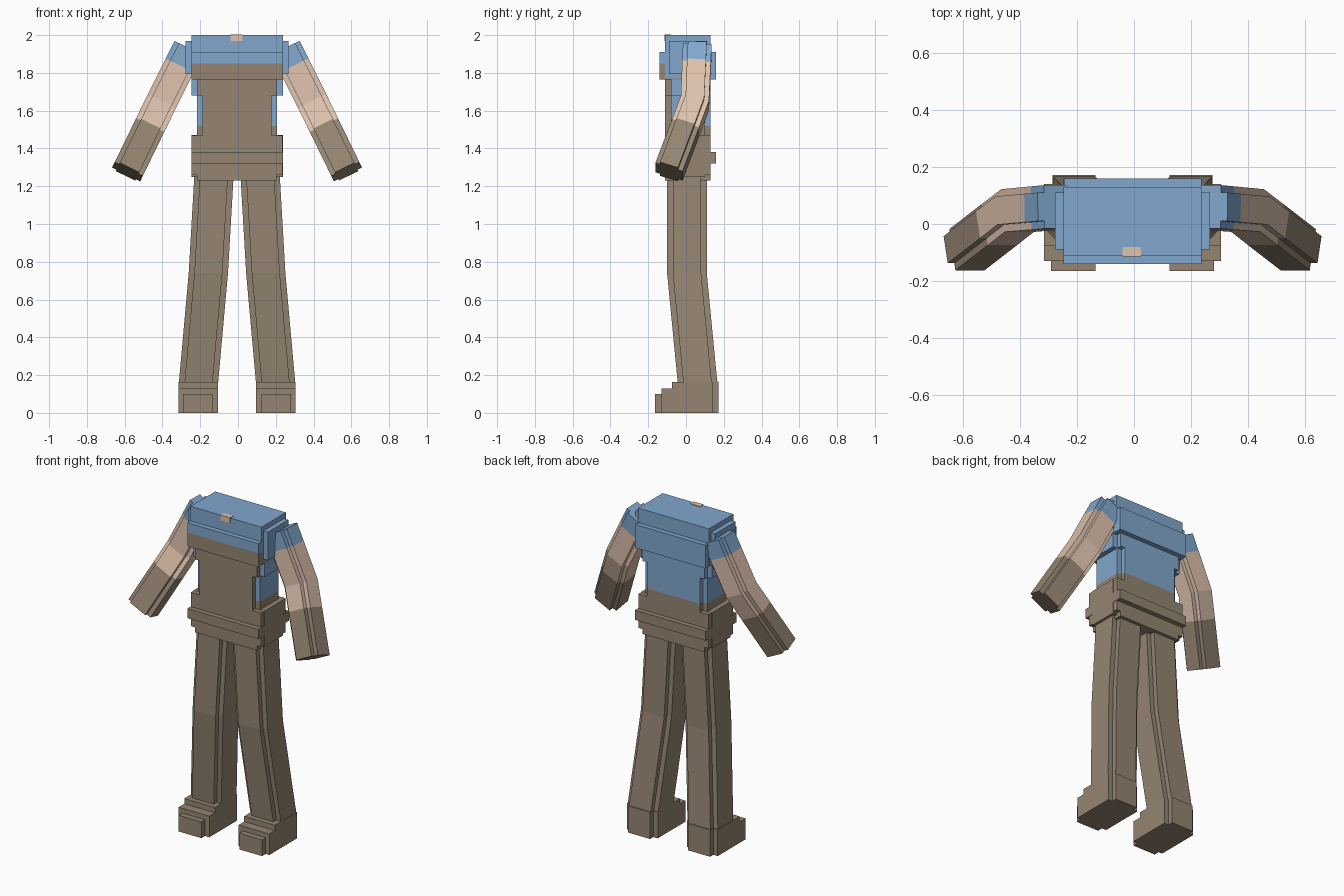
import bpy
import bmesh
from mathutils import Vector

if "Cube" in bpy.data.objects:
    bpy.data.objects.remove(bpy.data.objects["Cube"])

CX, CY = -0.005, 0.01  # body centre


def material(name, rgb):
    m = bpy.data.materials.new(name)
    m.use_nodes = True
    m.diffuse_color = (*rgb, 1)
    m.node_tree.nodes["Principled BSDF"].inputs["Base Color"].default_value = (*rgb, 1)
    return m


BROWN = material("brown", (0.30, 0.235, 0.168))
BLUE = material("blue", (0.22, 0.39, 0.61))
SKIN = material("skin", (0.73, 0.54, 0.42))


def finish(name, bm, mats):
    bmesh.ops.recalc_face_normals(bm, faces=bm.faces)
    mesh = bpy.data.meshes.new(name)
    bm.to_mesh(mesh)
    bm.free()
    for m in mats:
        mesh.materials.append(m)
    ob = bpy.data.objects.new(name, mesh)
    bpy.context.collection.objects.link(ob)
    return ob


def box(name, mat, x, y, z):
    bm = bmesh.new()
    bmesh.ops.create_cube(bm, size=1)
    for v in bm.verts:
        v.co = [r[0] if c < 0 else r[1] for c, r in zip(v.co, (x, y, z))]
    return finish(name, bm, [mat])


def slab(name, mat, hx, front, back, z0, z1):
    # box centred across the body; front and back are depths from its centre
    box(name, mat, (CX - hx, CX + hx), (CY - front, CY + back), (z0, z1))


def notched(hu, hv, n):
    # rectangle with a square step cut from each corner
    q = [(hu, hv - n), (hu - n, hv - n), (hu - n, hv)]
    pts = q + [(-u, v) for u, v in reversed(q)]
    return pts + [(-u, -v) for u, v in pts]


def loft(name, rings, mats, indices):
    # skin a list of rings, one material index per segment
    bm = bmesh.new()
    loops = [[bm.verts.new(p) for p in ring] for ring in rings]
    n = len(loops[0])
    for a, b, mi in zip(loops, loops[1:], indices):
        for i in range(n):
            j = (i + 1) % n
            bm.faces.new((a[i], a[j], b[j], b[i])).material_index = mi
    bm.faces.new(loops[0]).material_index = indices[0]
    bm.faces.new(loops[-1]).material_index = indices[-1]
    return finish(name, bm, mats)


# Chest and shoulders
slab("shoulder_core", BLUE, 0.272, 0.1, 0.1, 1.795, 1.97)
slab("chest_core", BLUE, 0.242, 0.12, 0.12, 1.77, 2.0)
slab("chest_front_upper", BLUE, 0.242, 0.15, 0, 1.85, 1.91)
slab("chest_front_lower", BROWN, 0.242, 0.15, 0, 1.765, 1.85)
slab("chest_back", BLUE, 0.241, 0, 0.15, 1.766, 1.91)
box("neck_patch", SKIN, (-0.04, 0.025), (-0.114, -0.08), (1.97, 2.003))

# Ribs
slab("rib_core", BLUE, 0.242, 0.09, 0.09, 1.68, 1.78)
slab("rib_front", BROWN, 0.212, 0.12, 0, 1.68, 1.78)
slab("rib_back", BLUE, 0.211, 0, 0.12, 1.681, 1.78)

# Waist, blue above and brown below
slab("waist_core", BLUE, 0.212, 0.09, 0.09, 1.52, 1.69)
slab("waist_front", BROWN, 0.182, 0.12, 0, 1.52, 1.69)
slab("waist_back", BLUE, 0.181, 0, 0.12, 1.52, 1.69)
slab("lower_waist_core", BROWN, 0.212, 0.09, 0.09, 1.46, 1.52)
slab("lower_waist_panels", BROWN, 0.182, 0.12, 0.12, 1.46, 1.52)

# Hips and belt
slab("hip_sides", BROWN, 0.242, 0.09, 0.09, 1.25, 1.47)
slab("hip_panels", BROWN, 0.24, 0.12, 0.12, 1.26, 1.469)
slab("belt", BROWN, 0.242, 0.15, 0.15, 1.32, 1.38)
slab("hip_bottom", BROWN, 0.212, 0.12, 0.12, 1.23, 1.27)

# Arms: shoulder, elbow and wrist centres, split where the colour changes
shoulder = Vector((0.258, 0.06, 1.93))
elbow = Vector((0.403, 0.047, 1.64))
wrist = Vector((0.58, -0.09, 1.277))
upper, lower = (elbow - shoulder).normalized(), (wrist - elbow).normalized()
arm_path = [
    (shoulder, upper),
    (shoulder.lerp(elbow, 0.32), upper),
    (elbow, (upper + lower).normalized()),
    (elbow.lerp(wrist, 0.36), lower),
    (wrist, lower),
]

# Legs: centre and half depth at each height
leg_path = [(0.122, 0.005, 1.26), (0.152, 0.005, 0.74), (0.205, 0.062, 0.15)]

for side, s in (("left", 1), ("right", -1)):
    rings = []
    for p, t in arm_path:
        v = Vector((0, 1, 0))
        v = (v - t * v.dot(t)).normalized()
        u = v.cross(t)
        ring = [p + u * a + v * b for a, b in notched(0.083, 0.076, 0.026)]
        rings.append([(CX + s * q.x, q.y, q.z) for q in ring])
    loft(side + "_arm", rings, [BLUE, SKIN, BROWN], [0, 1, 1, 2])

    rings = [[(CX + s * (x + a), y + b, z) for a, b in notched(0.104, 0.105, 0.03)]
             for x, y, z in leg_path]
    loft(side + "_leg", rings, [BROWN], [0, 0])

    # Foot: stepped from the ankle down to the toe
    def foot(name, x0, x1, y, z):
        xs = sorted((CX + s * x0, CX + s * x1))
        box(side + "_" + name, BROWN, xs, y, z)

    foot("foot", 0.1, 0.31, (-0.13, 0.14), (0, 0.13))
    foot("heel", 0.13, 0.28, (0, 0.172), (0, 0.165))
    foot("instep", 0.1, 0.31, (-0.075, 0.14), (0.12, 0.163))
    foot("toe", 0.13, 0.285, (-0.165, -0.12), (0, 0.1))
